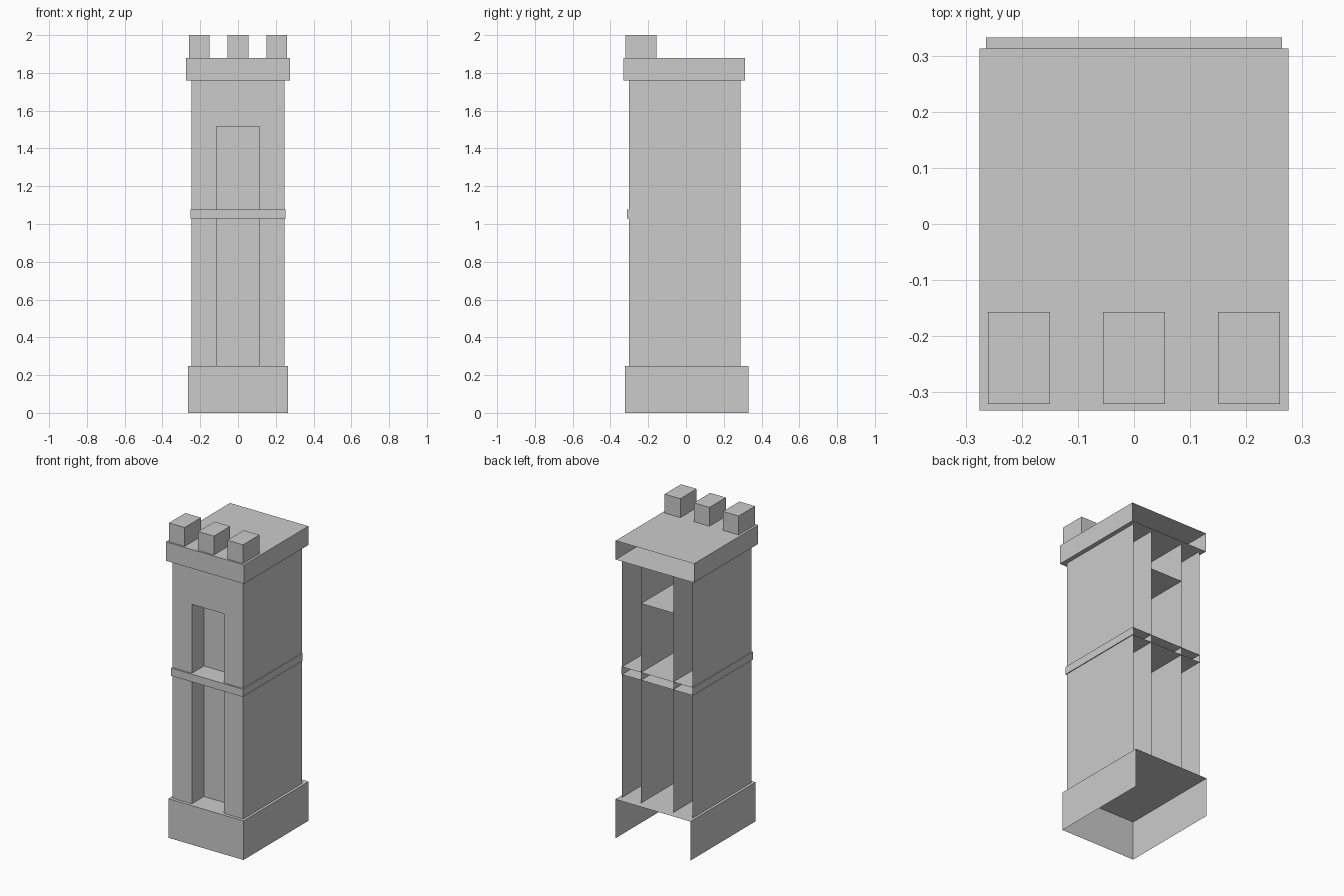
import bpy, bmesh
from mathutils import Vector

if "Cube" in bpy.data.objects:
    bpy.data.objects.remove(bpy.data.objects["Cube"])

SIDES = {"left": (-1, 0, 0), "right": (1, 0, 0), "front": (0, -1, 0),
         "back": (0, 1, 0), "bottom": (0, 0, -1), "top": (0, 0, 1)}


def shell(name, x, y, z, open_sides=()):
    """Box between the given ranges with the named sides left off."""
    bm = bmesh.new()
    bmesh.ops.create_cube(bm, size=1)
    bm.normal_update()
    dropped = [f for f in bm.faces
               if any(f.normal.dot(Vector(SIDES[s])) > 0.9 for s in open_sides)]
    bmesh.ops.delete(bm, geom=dropped, context='FACES')
    for v in bm.verts:
        v.co = [(r[0] + r[1]) / 2 + c * (r[1] - r[0])
                for r, c in zip((x, y, z), v.co)]
    mesh = bpy.data.meshes.new(name)
    bm.to_mesh(mesh)
    bm.free()
    obj = bpy.data.objects.new(name, mesh)
    bpy.context.collection.objects.link(obj)
    return obj


BASE_TOP, NICHE_TOP, BODY_TOP, CROWN_TOP = 0.248, 1.515, 1.76, 1.88
NICHE, BODY = 0.113, 0.247
DEPTH = (-0.302, 0.289)

# Plinth, open underneath and at the back
shell("base", (-0.264, 0.264), (-0.322, 0.332), (0, BASE_TOP), ("back", "bottom"))

# Hollow pillars either side of the niche
for name, x in (("left_pillar", (-BODY, -NICHE)), ("right_pillar", (NICHE, BODY))):
    shell(name, x, DEPTH, (BASE_TOP, BODY_TOP), ("back", "top", "bottom"))

# Header above the niche, and the recessed panel inside it
shell("niche_header", (-NICHE, NICHE), DEPTH, (NICHE_TOP, BODY_TOP),
      ("back", "top", "left", "right"))
shell("niche_panel", (-NICHE, NICHE), (-0.18, -0.17), (BASE_TOP, NICHE_TOP),
      ("back", "top", "bottom", "left", "right"))

# Belt course and crown, open at the back
shell("middle_band", (-0.252, 0.252), (-0.312, 0.289), (1.028, 1.077), ("back",))
shell("crown", (-0.275, 0.275), (-0.332, 0.313), (BODY_TOP, CROWN_TOP), ("back",))

# Battlement blocks along the front
for i, cx in enumerate((-0.205, 0, 0.205)):
    shell(f"merlon_{i + 1}", (cx - 0.055, cx + 0.055), (-0.321, -0.157),
          (CROWN_TOP, 2.0), ("bottom",))
